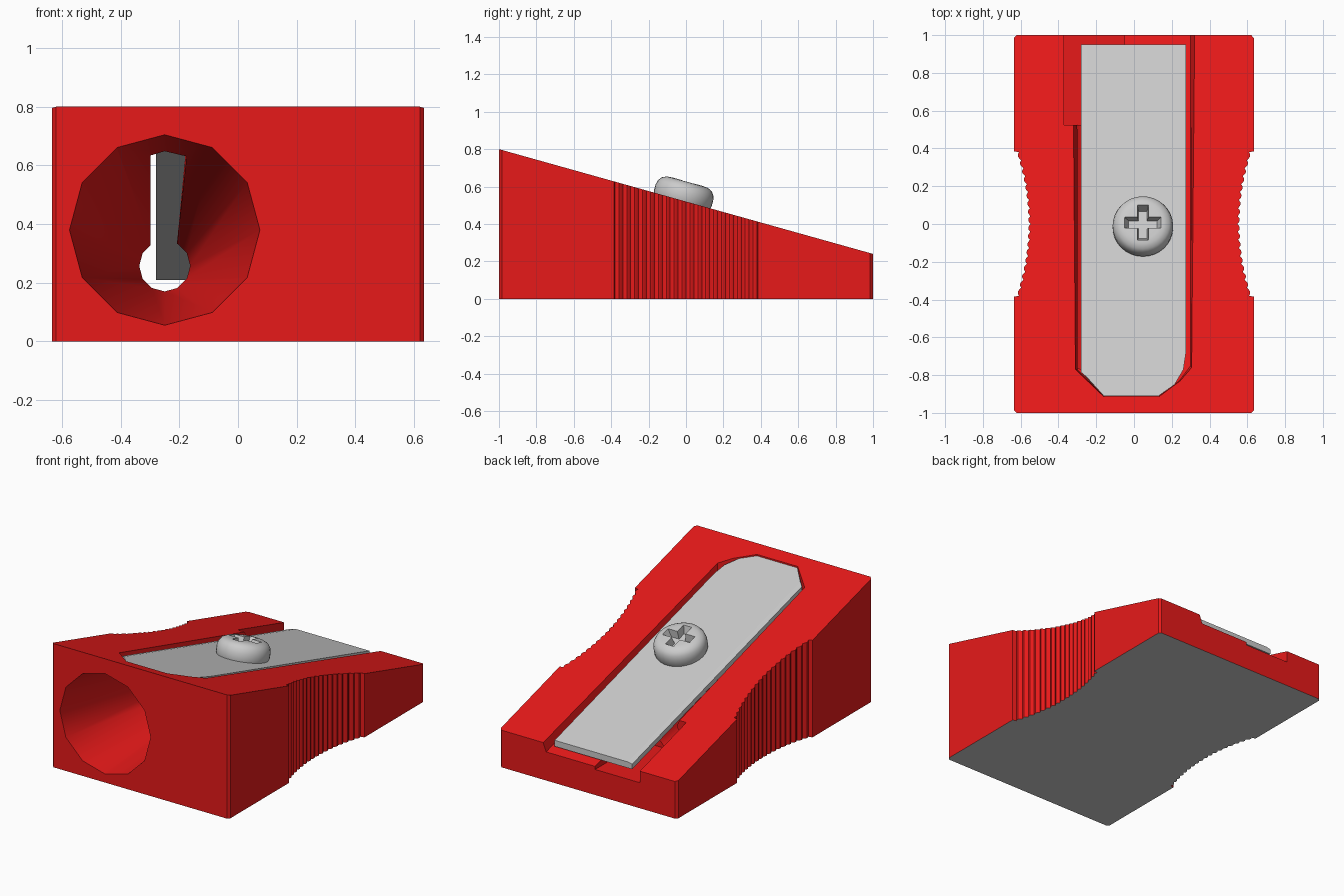
import bpy, bmesh
from math import sin, cos, pi, atan, radians
from mathutils import Matrix

if "Cube" in bpy.data.objects:
    bpy.data.objects.remove(bpy.data.objects["Cube"])

SLOPE = -0.28


def top_z(y):
    return 0.52 + SLOPE * y


def loft(name, rings):
    """Skin a list of equal-length point rings and cap both ends."""
    bm = bmesh.new()
    vs = [[bm.verts.new(p) for p in r] for r in rings]
    n = len(rings[0])
    for a, b in zip(vs, vs[1:]):
        for i in range(n):
            j = (i + 1) % n
            bm.faces.new((a[i], a[j], b[j], b[i]))
    bm.faces.new(vs[0])
    bm.faces.new(vs[-1])
    bmesh.ops.recalc_face_normals(bm, faces=bm.faces)
    me = bpy.data.meshes.new(name)
    bm.to_mesh(me)
    bm.free()
    ob = bpy.data.objects.new(name, me)
    bpy.context.collection.objects.link(ob)
    return ob


def on_slope(pts, offset):
    return [(x, y, top_z(y) + offset) for x, y in pts]


def select(ob):
    bpy.ops.object.select_all(action='DESELECT')
    ob.select_set(True)
    bpy.context.view_layer.objects.active = ob


def cut(ob, cutter):
    cutter.hide_render = True
    m = ob.modifiers.new("cut", 'BOOLEAN')
    m.operation, m.object, m.solver = 'DIFFERENCE', cutter, 'EXACT'
    select(ob)
    bpy.ops.object.modifier_apply(modifier=m.name)
    bpy.data.objects.remove(cutter, do_unlink=True)


def smooth(ob, deg):
    select(ob)
    bpy.ops.object.shade_smooth_by_angle(angle=radians(deg))


# body: wedge with ribbed, waisted sides
side = [(0.62, -1), (0.635, -0.985), (0.635, -0.385)]
ribs, per = 18, 4
for i in range(ribs * per + 1):
    y = -0.38 + 0.76 * i / (ribs * per)
    waist = 0.548 + 0.062 * (y / 0.38) ** 2
    side.append((waist + 0.012 * abs(sin(pi * i / per)), y))
side += [(0.635, 0.385), (0.635, 0.985), (0.62, 1)]
outline = side + [(-x, y) for x, y in reversed(side)]
body = loft("body", [[(x, y, 0) for x, y in outline], on_slope(outline, 0)])
red = bpy.data.materials.new("red_plastic")
red.diffuse_color = (0.8, 0.01, 0.01, 1)
red.use_nodes = True
red.node_tree.nodes["Principled BSDF"].inputs["Base Color"].default_value = red.diffuse_color
grey = bpy.data.materials.new("grey_base")
grey.diffuse_color = (0.8, 0.8, 0.8, 1)
grey.use_nodes = True
grey.node_tree.nodes["Principled BSDF"].inputs["Base Color"].default_value = grey.diffuse_color
body.data.materials.append(red)
body.data.materials.append(grey)

# blade slot, open at the back, walls leaning slightly outwards
slot_low = [(-0.30, 1.1), (-0.30, -0.77), (-0.16, -0.912), (0.132, -0.912),
            (0.24, -0.83), (0.30, -0.75), (0.30, 1.1)]
slot_top = [(-0.325, 1.1), (-0.31, -0.77), (-0.16, -0.914), (0.132, -0.914),
            (0.245, -0.83), (0.305, -0.76), (0.322, 1.1)]
cut(body, loft("slot_cutter", [on_slope(slot_low, -0.055), on_slope(slot_top, 0),
                               on_slope(slot_top, 0.2)]))

# shavings notch at the back
notch = [(-0.37, 0.525), (-0.05, 0.525), (-0.05, 1.1), (-0.37, 1.1)]
cut(body, loft("notch_cutter", [[(x, y, 0.165) for x, y in notch],
                                [(x, y, 0.7) for x, y in notch]]))


# tapered pencil hole
def hole_ring(y, z, r, n=12):
    return [(-0.25 + r * cos(2 * pi * i / n), y, z + r * sin(2 * pi * i / n))
            for i in range(n)]


cut(body, loft("hole_cutter", [hole_ring(-1.1, 0.388, 0.341), hole_ring(0.47, 0.257, 0.087),
                               hole_ring(0.56, 0.257, 0.087)]))

# slit joining the hole to the blade
slit = [(-0.299, -0.765), (-0.175, -0.78), (-0.21, 0.54), (-0.299, 0.54)]
cut(body, loft("slit_cutter", [on_slope(slit, -0.16), on_slope(slit, -0.03)]))

# underside is grey
for p in body.data.polygons:
    p.material_index = 1 if p.center.z < 0.001 and p.normal.z < -0.9 else 0
smooth(body, 31)

# blade with a ground left edge
front = [(-0.16, -0.91), (0.13, -0.91), (0.215, -0.85), (0.262, -0.77),
         (0.275, -0.68), (0.275, 0.95)]
blade_low = [(-0.28, 0.95), (-0.28, -0.785)] + front
blade_top = [(-0.25, 0.95), (-0.25, -0.81)] + front
loft("blade", [on_slope(blade_low, -0.045), on_slope(blade_low, -0.012),
               on_slope(blade_top, -0.006)])

# screw head, built upright then tilted onto the blade
N = 32
profile = [(0.15, -0.01), (0.16, 0.015), (0.16, 0.05), (0.154, 0.075), (0.14, 0.095),
           (0.115, 0.107), (0.09, 0.11)]
screw = loft("screw", [[(r * cos(2 * pi * i / N), r * sin(2 * pi * i / N), z)
                        for i in range(N)] for r, z in profile])


# cross recess
def cross(a, w, z):
    q = [(a, -w), (a, w), (w, w)]
    pts = []
    for k in range(4):
        for x, y in q:
            c, s = round(cos(k * pi / 2)), round(sin(k * pi / 2))
            pts.append((c * x - s * y, s * x + c * y, z))
    return pts


cut(screw, loft("cross_cutter", [cross(0.075, 0.022, 0.06), cross(0.098, 0.03, 0.112),
                                 cross(0.098, 0.03, 0.2)]))
screw.data.transform(Matrix.Translation((0.047, -0.022, top_z(-0.022) - 0.006))
                     @ Matrix.Rotation(atan(SLOPE), 4, 'X'))
smooth(screw, 35)
bpy.ops.object.select_all(action='DESELECT')
